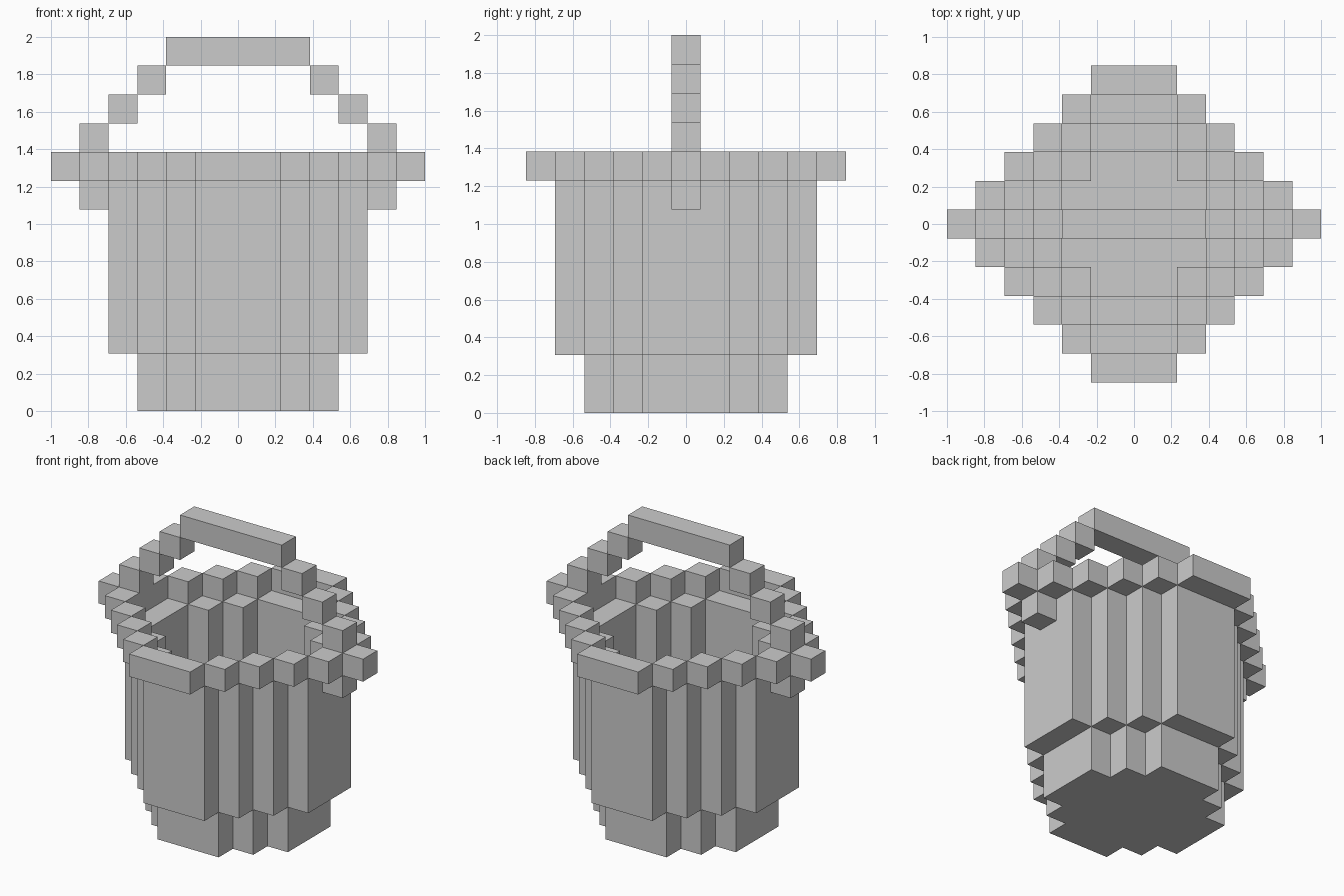
import bpy, bmesh, math
from mathutils import Vector

if "Cube" in bpy.data.objects:
    bpy.data.objects.remove(bpy.data.objects["Cube"])

U = 2 / 13  # size of one block; the model is 13 blocks wide and tall
R = range(-6, 7)
AXES = [Vector(v) for v in ((1, 0, 0), (-1, 0, 0), (0, 1, 0), (0, -1, 0), (0, 0, 1), (0, 0, -1))]


def disc(m):
    """Stepped round plate reaching m blocks from the centre."""
    return {(x, y) for x in R for y in R
            if abs(x) + abs(y) <= m + 1 and max(abs(x), abs(y)) <= m}


def stack(plan, z0, z1):
    return {(x, y, z) for x, y in plan for z in range(z0, z1)}


def ring(m):
    return disc(m) - disc(m - 1)


def mirrored(cells):
    return {(s * x, y, z) for x, y, z in cells for s in (1, -1)}


# Block layout of each part
parts = {
    "bucket_base": stack(disc(3), 0, 1) | stack(ring(3), 1, 2),
    "bucket_wall": stack(ring(4), 2, 8),
    "bucket_rim": stack(ring(5), 8, 9),
    "handle_pivots": mirrored({(5, 0, 7), (6, 0, 8)}),
    "handle": mirrored({(5, 0, 9), (4, 0, 10), (3, 0, 11)} | {(x, 0, 12) for x in range(3)}),
}
solid = set().union(*parts.values())


def build(name, cells):
    """Make the outer skin of a group of blocks, with flat areas merged."""
    bm = bmesh.new()
    for c in sorted(cells):
        for n in AXES:
            if tuple(int(i) for i in Vector(c) + n) in solid:
                continue
            a = Vector((n.y, n.z, n.x))
            b = n.cross(a)
            mid = Vector(c) + Vector((0, 0, 0.5)) + n / 2
            quad = [mid + (a * i + b * j) / 2 for i, j in ((-1, -1), (1, -1), (1, 1), (-1, 1))]
            bm.faces.new([bm.verts.new(p * U) for p in quad])
    bmesh.ops.remove_doubles(bm, verts=bm.verts, dist=0.001)
    bmesh.ops.dissolve_limit(bm, angle_limit=math.radians(1), verts=bm.verts, edges=bm.edges)
    mesh = bpy.data.meshes.new(name)
    bm.to_mesh(mesh)
    bm.free()
    bpy.context.collection.objects.link(bpy.data.objects.new(name, mesh))


for part_name, part_cells in parts.items():
    build(part_name, part_cells)
